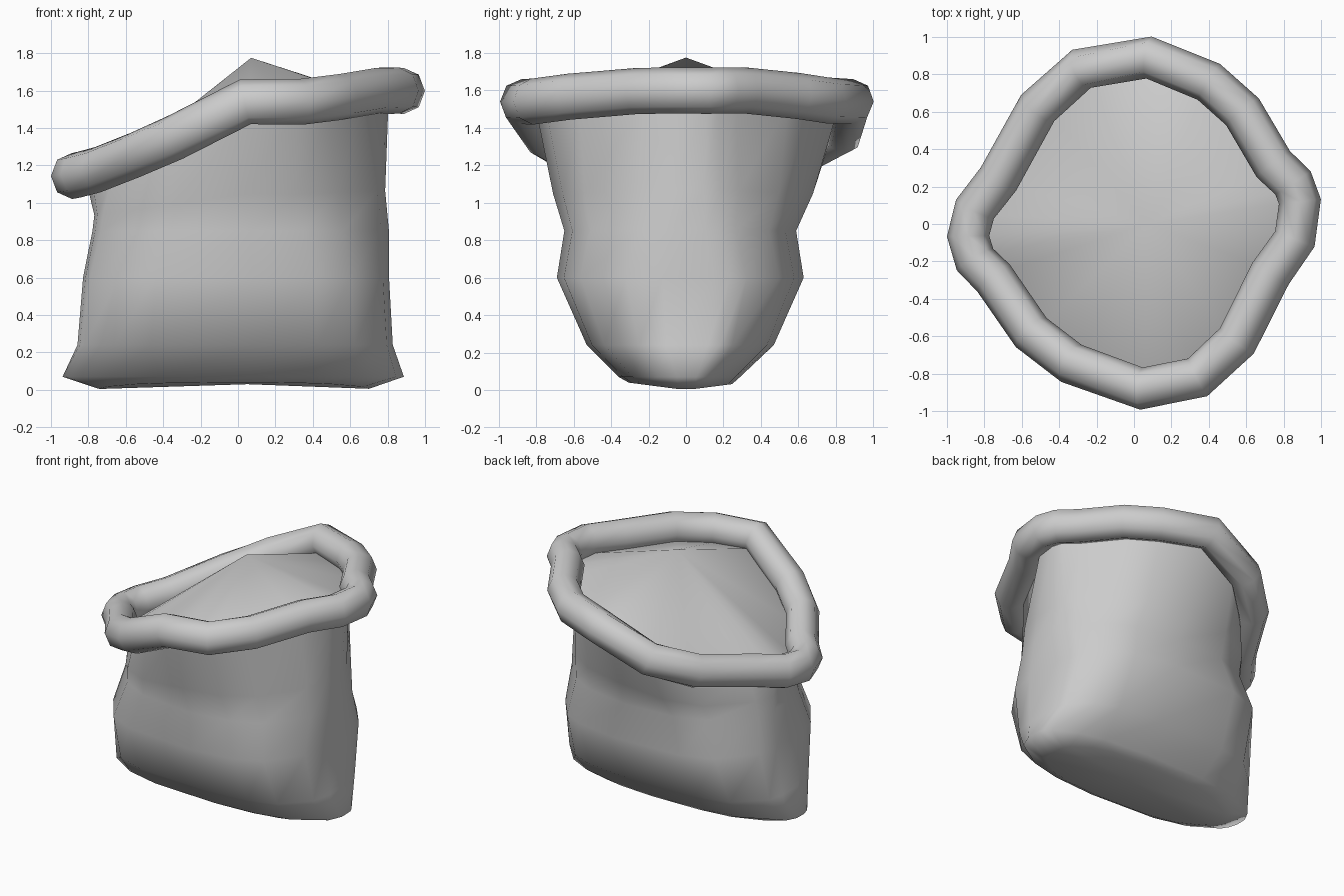
import bpy, bmesh
from math import atan2, cos, sin, pi
from mathutils import Vector

cube = bpy.data.objects.get("Cube")
if cube:
    bpy.data.objects.remove(cube, do_unlink=True)

cloth = bpy.data.materials.new("plain grey")
cloth.use_nodes = True
GREY = (0.6, 0.6, 0.6, 1)
cloth.diffuse_color = GREY
cloth.node_tree.nodes["Principled BSDF"].inputs["Base Color"].default_value = GREY

TUBE_WIDE = 0.113     # half width of the rolled rim
TUBE_TALL = 0.123     # half height of the rolled rim
SIDES = 8


def loft(name, rings, close=False, first_tip=None, last_tip=None):
    """Skin a list of equal-length rings, with optional pointed ends."""
    bm = bmesh.new()
    rows = [[bm.verts.new(p) for p in ring] for ring in rings]
    n = len(rows[0])
    pairs = list(zip(rows, rows[1:]))
    if close:
        pairs.append((rows[-1], rows[0]))
    for a, b in pairs:
        for i in range(n):
            j = (i + 1) % n
            bm.faces.new((a[i], a[j], b[j], b[i]))
    for tip, row, flip in ((first_tip, rows[0], True), (last_tip, rows[-1], False)):
        if tip:
            t = bm.verts.new(tip)
            for i in range(n):
                j = (i + 1) % n
                bm.faces.new((row[j], row[i], t) if flip else (row[i], row[j], t))
    if close:
        bmesh.ops.recalc_face_normals(bm, faces=bm.faces)
    for f in bm.faces:
        f.smooth = True
    mesh = bpy.data.meshes.new(name)
    bm.to_mesh(mesh)
    bm.free()
    mesh.materials.append(cloth)
    ob = bpy.data.objects.new(name, mesh)
    bpy.context.collection.objects.link(ob)


def rim_height(x):
    """Height of the rim, which droops toward one side."""
    knots = [(-1, 1.13), (-.87, 1.145), (-.7, 1.19), (-.3, 1.365), (.04, 1.54),
             (.36, 1.54), (.58, 1.57), (.78, 1.605), (1, 1.59)]
    for (x0, z0), (x1, z1) in zip(knots, knots[1:]):
        if x <= x1:
            return z0 + (z1 - z0) * (x - x0) / (x1 - x0)
    return knots[-1][1]


# Centre line of the rim, counter-clockwise from above
path = [(.887, .12), (.85, .22), (.745, .32), (.58, .6), (.4, .76), (.08, .89),
        (-.28, .83), (-.515, .62), (-.725, .24), (-.85, .08), (-.887, -.065),
        (-.85, -.19), (-.75, -.29), (-.55, -.58), (-.335, -.745), (.04, -.88),
        (.34, -.82), (.55, -.625), (.73, -.265), (.86, -.08)]
centre = [Vector((x, y, rim_height(x))) for x, y in path]
count = len(centre)

# Rolled rim: a tube swept round the opening
tube_rings, mouth = [], []
for i, c in enumerate(centre):
    before = (c - centre[i - 1]).normalized()
    after = (centre[(i + 1) % count] - c).normalized()
    along = (before + after).normalized()
    out = along.cross(Vector((0, 0, 1))).normalized()
    up = out.cross(along)
    tube_rings.append([c + TUBE_WIDE * cos(a) * out + TUBE_TALL * sin(a) * up
                       for a in (k * 2 * pi / SIDES for k in range(SIDES))])
    mouth.append(c - out * .083 - up * .06)
loft("rolled_rim", tube_rings, close=True)

# Sack body: height, half widths right/left/front/back, roundness
levels = [(.07, .94, .89, .36, .29, 2.4), (.24, .86, .83, .53, .47, 2.9),
          (.6, .83, .81, .69, .63, 2.8), (.85, .78, .81, .65, .59, 2.3),
          (1.05, .77, .79, .71, .68, 2.1)]
CREASE = .85


def section(z, right, left, front, back, e):
    ring = []
    for c in centre:
        a = atan2(c.y, c.x)
        x = abs(cos(a)) ** (2 / e) * (left if cos(a) > 0 else -right)
        y = abs(sin(a)) ** (2 / e) * (back if sin(a) > 0 else -front)
        h = z
        if z > CREASE:   # upper cloth follows the slant of the rim
            h = CREASE + (z - CREASE) * (rim_height(c.x) - CREASE) / .7
        ring.append(Vector((x, y, h)))
    return ring


body = [section(*lv) for lv in levels]
# Underside sags to its corners and rises along the front and back seams
underside = [Vector((p.x * .79, p.y * .85, .11 * abs(p.y))) for p in body[0]]
loft("sack_body", [underside] + body + [mouth], first_tip=(.05, 0, .03))

# Heaped filling inside the mouth
loft("filling", [mouth], last_tip=(.07, 0, 1.775))
